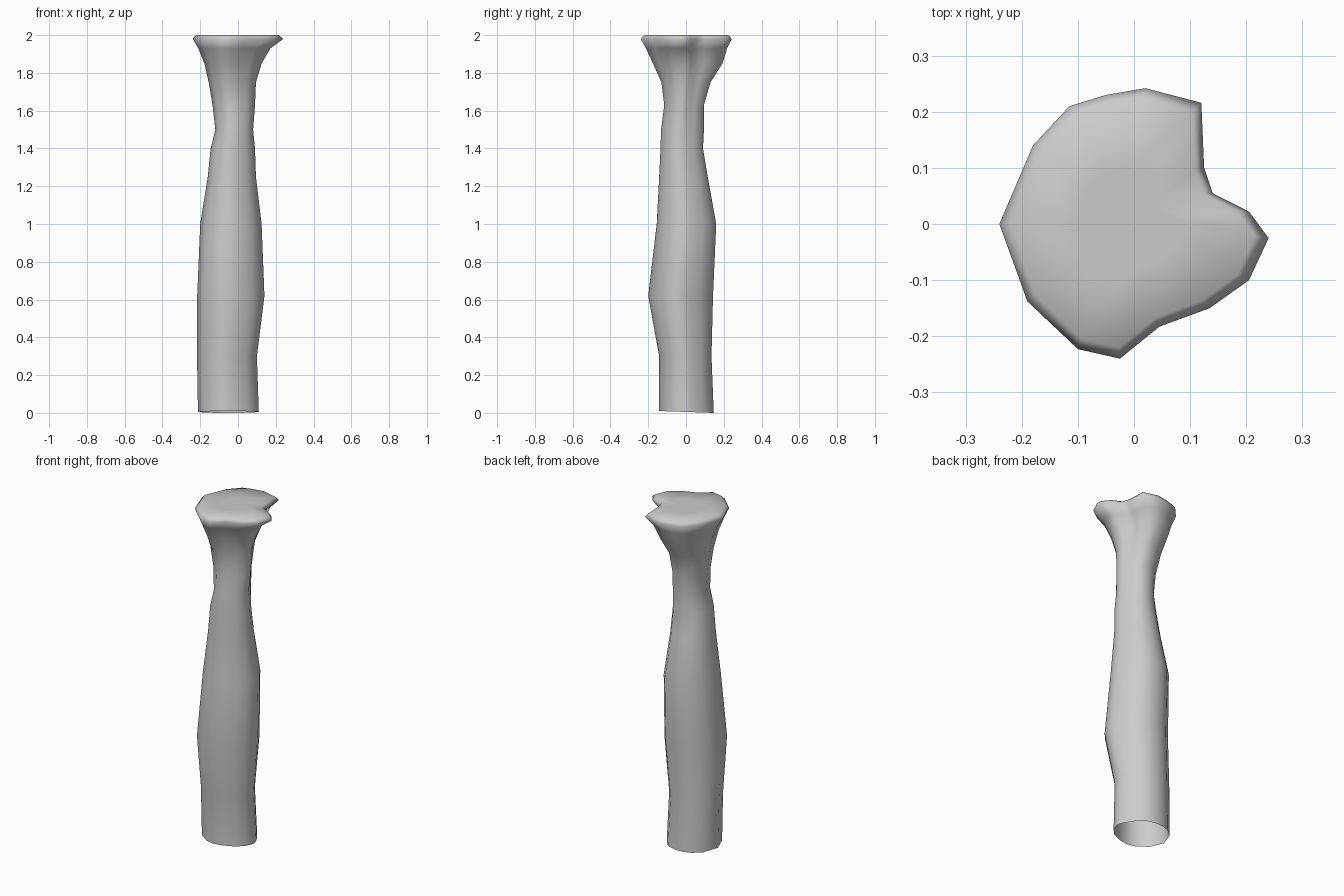
import bpy, bmesh, math

if "Cube" in bpy.data.objects:
    bpy.data.objects.remove(bpy.data.objects["Cube"])

# Outline of the flared top, counter-clockwise, with the notch on the right
TOP = [(.24, -.025), (.205, .022), (.14, .055), (.125, .10), (.12, .216), (.02, .242),
       (-.05, .23), (-.115, .21), (-.18, .14), (-.24, 0), (-.19, -.138), (-.10, -.223),
       (-.025, -.24), (.045, -.183), (.135, -.15), (.205, -.10)]

# Rings: height, x min, x max, y min, y max, how much of the top outline shows
RINGS = [(0.005, -.212, .11, -.143, .147, .2), (0.3, -.217, .10, -.142, .135, .2),
         (0.62, -.216, .14, -.20, .143, .2), (1.0, -.20, .125, -.155, .16, .2),
         (1.25, -.16, .095, -.142, .115, .2), (1.4, -.145, .09, -.135, .09, .25),
         (1.5, -.12, .08, -.132, .095, .3), (1.63, -.135, .09, -.115, .095, .35),
         (1.75, -.155, .095, -.13, .13, .5), (1.85, -.178, .125, -.175, .193, .75),
         (1.93, -.21, .172, -.212, .218, .95), (1.98, -.24, .24, -.24, .242, 1),
         (2.0, -.222, .215, -.22, .225, 1)]


def ring_points(z, x0, x1, y0, y1, w):
    pts = []
    for px, py in TOP:
        a = math.atan2(py, px)
        pts.append(((1 - w) * math.cos(a) + w * px / .24, (1 - w) * math.sin(a) + w * py / .241))
    xs, ys = [p[0] for p in pts], [p[1] for p in pts]
    fit = lambda v, lo, hi, a, b: a + (v - lo) / (hi - lo) * (b - a)
    return [(fit(x, min(xs), max(xs), x0, x1), fit(y, min(ys), max(ys), y0, y1), z) for x, y in pts]


# Trunk: lofted rings, open underneath
bm = bmesh.new()
n = len(TOP)
loops = [[bm.verts.new(p) for p in ring_points(*r)] for r in RINGS]
for v in loops[0]:
    v.co.z = 0.005 - 0.005 * v.co.y / 0.147
for a, b in zip(loops, loops[1:]):
    for i in range(n):
        j = (i + 1) % n
        bm.faces.new((a[i], a[j], b[j], b[i]))

# Flat cap: one inner ring and a centre polygon
inner = [bm.verts.new((v.co.x * .45 - .01, v.co.y * .45, 2.0)) for v in loops[-1]]
for i in range(n):
    j = (i + 1) % n
    bm.faces.new((loops[-1][i], loops[-1][j], inner[j], inner[i]))
bm.faces.new(inner)
for f in bm.faces:
    f.smooth = True

mesh = bpy.data.meshes.new("column_trunk")
bm.to_mesh(mesh)
bm.free()
trunk = bpy.data.objects.new("column_trunk", mesh)
bpy.context.collection.objects.link(trunk)

grey = bpy.data.materials.new("plain grey")
grey.diffuse_color = (0.6, 0.6, 0.6, 1)
grey.use_nodes = True
grey.node_tree.nodes["Principled BSDF"].inputs["Base Color"].default_value = grey.diffuse_color
mesh.materials.append(grey)
